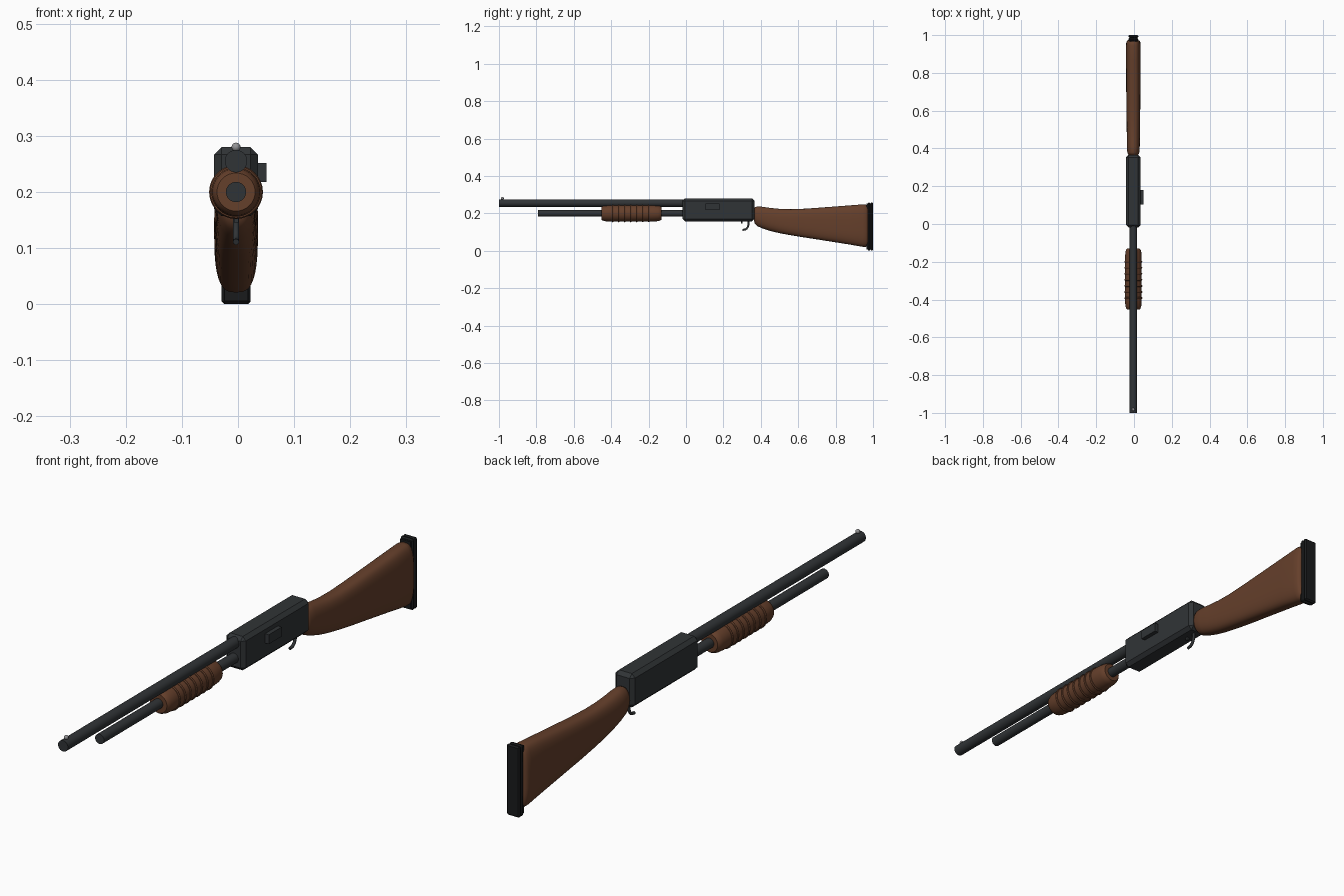
import bpy, bmesh, math
from mathutils import Vector

if "Cube" in bpy.data.objects:
    bpy.data.objects.remove(bpy.data.objects["Cube"])

CX = -0.0035  # centre line of the gun


def material(name, rgb):
    m = bpy.data.materials.new(name)
    m.diffuse_color = (*rgb, 1)
    m.use_nodes = True
    m.node_tree.nodes["Principled BSDF"].inputs["Base Color"].default_value = m.diffuse_color
    return m


METAL = material("gunmetal", (0.03, 0.034, 0.037))
WOOD = material("walnut", (0.13, 0.05, 0.024))
RUBBER = material("rubber", (0.01, 0.011, 0.012))
BEAD = material("bead_steel", (0.3, 0.3, 0.31))


def finish(ob, mat, angle=None):
    ob.data.materials.append(mat)
    if angle:
        bpy.ops.object.select_all(action='DESELECT')
        ob.select_set(True)
        bpy.context.view_layer.objects.active = ob
        bpy.ops.object.shade_smooth_by_angle(angle=math.radians(angle))
    return ob


def loft(name, rings, mat, angle=35):
    """Skin closed rings of points and cap both ends."""
    bm = bmesh.new()
    loops = [[bm.verts.new(p) for p in ring] for ring in rings]
    n = len(loops[0])
    for a, b in zip(loops, loops[1:]):
        for i in range(n):
            j = (i + 1) % n
            bm.faces.new((a[i], a[j], b[j], b[i]))
    bm.faces.new(loops[0])
    bm.faces.new(loops[-1])
    bmesh.ops.recalc_face_normals(bm, faces=bm.faces)
    me = bpy.data.meshes.new(name)
    bm.to_mesh(me)
    bm.free()
    ob = bpy.data.objects.new(name, me)
    bpy.context.collection.objects.link(ob)
    return finish(ob, mat, angle)


def lathe(name, profile, z, mat, n=32, angle=35):
    """Turn (y, radius) pairs around an axis along y."""
    rings = [[(CX + r * math.cos(2 * math.pi * i / n), y,
               z + r * math.sin(2 * math.pi * i / n)) for i in range(n)]
             for y, r in profile]
    return loft(name, rings, mat, angle)


def box(name, lo, hi, mat, bevel=0.0):
    bpy.ops.mesh.primitive_cube_add(size=1)
    ob = bpy.context.object
    ob.name = name
    lo, hi = Vector(lo), Vector(hi)
    for v in ob.data.vertices:
        v.co = [(lo[k] + hi[k]) / 2 + v.co[k] * (hi[k] - lo[k]) for k in range(3)]
    if bevel:
        mod = ob.modifiers.new("bevel", 'BEVEL')
        mod.width = bevel
        mod.segments = 1
    return finish(ob, mat)


# Receiver with chamfered edges, and the raised ejection port
box("receiver", (CX - 0.039, -0.018, 0.157), (CX + 0.039, 0.366, 0.28), METAL, 0.013)
box("ejection_port", (0.02, 0.104, 0.218), (0.051, 0.179, 0.252), METAL)

# Barrel, magazine tube and front bead
lathe("barrel", [(-1.0, 0.02), (0.0, 0.02)], 0.255, METAL)
lathe("magazine_tube", [(-0.79, 0.018), (0.0, 0.018)], 0.2, METAL)
bpy.ops.mesh.primitive_uv_sphere_add(segments=16, ring_count=8, radius=0.008,
                                     location=(CX, -0.982, 0.28))
bpy.context.object.name = "front_bead"
finish(bpy.context.object, BEAD, 60)

# Sliding fore-end with rounded ends and raised rings
lathe("fore_end", [(-0.452, 0.019), (-0.452, 0.034), (-0.447, 0.038), (-0.435, 0.042),
                   (-0.41, 0.044), (-0.18, 0.044), (-0.15, 0.042), (-0.138, 0.039),
                   (-0.13, 0.033), (-0.13, 0.019)], 0.2, WOOD)
for i in range(7):
    y = -0.392 + i * 0.032
    lathe(f"grip_ring_{i + 1}", [(y - 0.005, 0.042), (y - 0.004, 0.046), (y, 0.048),
                                 (y + 0.004, 0.046), (y + 0.005, 0.042)], 0.2, WOOD)

# Trigger hook
cu = bpy.data.curves.new("trigger", 'CURVE')
cu.dimensions = '3D'
cu.bevel_depth = 0.0055
cu.bevel_resolution = 3
cu.use_fill_caps = True
sp = cu.splines.new('BEZIER')
path = [(0.332, 0.175), (0.334, 0.14), (0.322, 0.117), (0.302, 0.111)]
sp.bezier_points.add(len(path) - 1)
for bp, (y, z) in zip(sp.bezier_points, path):
    bp.co = (CX, y, z)
    bp.handle_left_type = bp.handle_right_type = 'AUTO'
ob = bpy.data.objects.new("trigger", cu)
bpy.context.collection.objects.link(ob)
cu.materials.append(METAL)
# Small stud ahead of the trigger
box("trigger_stud", (CX - 0.004, 0.293, 0.146), (CX + 0.004, 0.302, 0.165), METAL)

# Stock: (y, top z, bottom z, half width, squareness)
sections = [
    (0.364, 0.222, 0.158, 0.022, 2.2), (0.368, 0.232, 0.145, 0.028, 2.2),
    (0.38, 0.237, 0.132, 0.032, 2.2), (0.41, 0.235, 0.119, 0.034, 2.3),
    (0.45, 0.229, 0.106, 0.0345, 2.4), (0.50, 0.224, 0.094, 0.035, 2.6),
    (0.56, 0.222, 0.083, 0.036, 2.8), (0.64, 0.225, 0.07, 0.037, 3.0),
    (0.75, 0.233, 0.053, 0.038, 3.0), (0.87, 0.242, 0.034, 0.039, 3.0),
    (0.945, 0.248, 0.021, 0.039, 3.0), (0.962, 0.246, 0.021, 0.037, 3.0),
    (0.971, 0.239, 0.027, 0.032, 3.0), (0.974, 0.225, 0.04, 0.024, 3.0)]
rings = []
for y, top, bot, w, e in sections:
    ring = []
    for i in range(40):
        a = 2 * math.pi * i / 40
        c, s = math.cos(a), math.sin(a)
        ring.append((CX + w * math.copysign(abs(c) ** (2 / e), c), y,
                     (top + bot) / 2 + (top - bot) / 2 * math.copysign(abs(s) ** (2 / e), s)))
    rings.append(ring)
loft("stock", rings, WOOD, 50)

# Butt pad: two chamfered plates around a slimmer core
for name, y0, y1 in (("butt_pad_front", 0.972, 0.985), ("butt_pad_back", 0.986, 1.0)):
    box(name, (CX - 0.026, y0, 0.0), (CX + 0.026, y1, 0.258), RUBBER, 0.005)
box("butt_pad_core", (CX - 0.021, 0.965, 0.006), (CX + 0.021, 0.995, 0.252), RUBBER)
